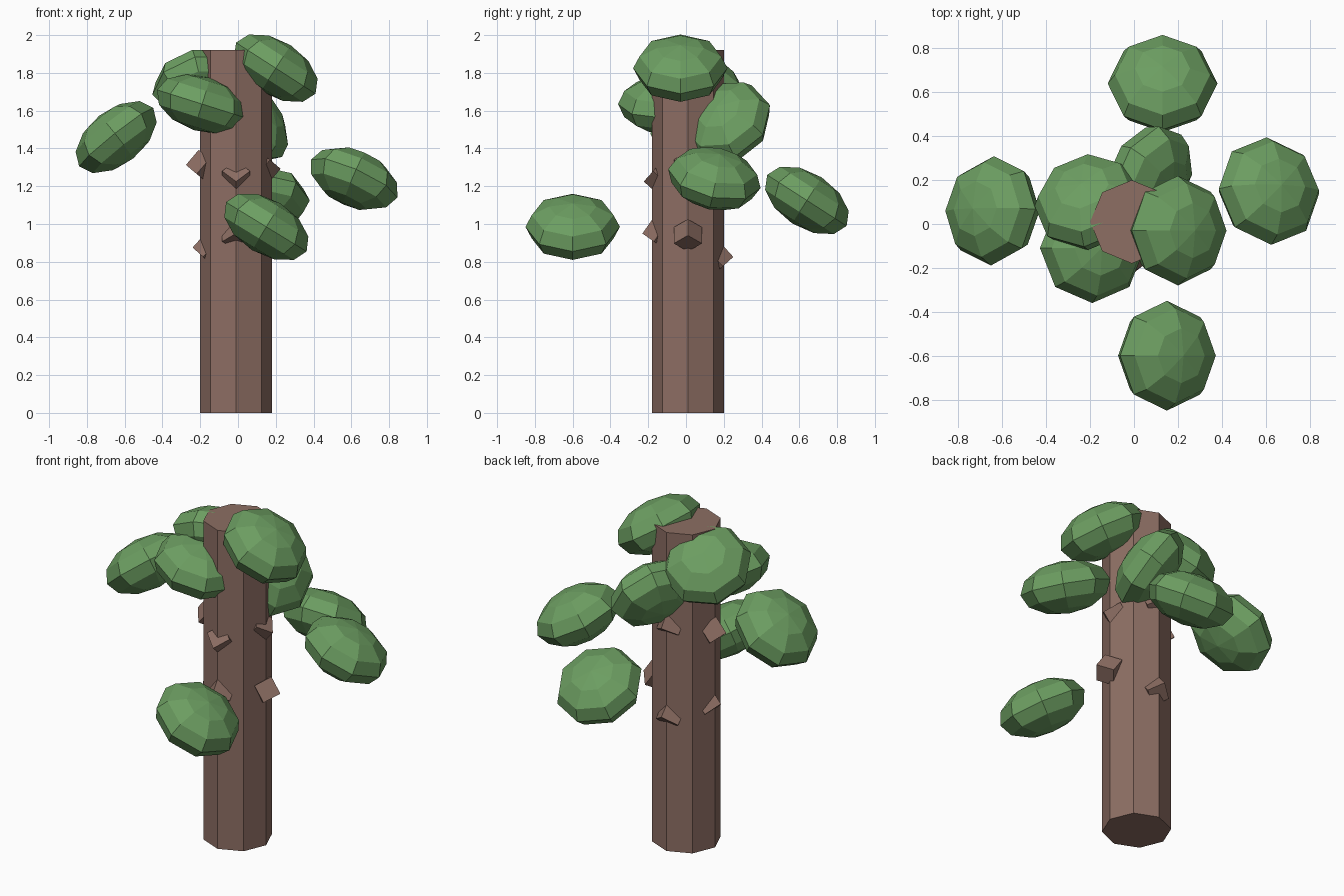
import bpy, bmesh, math
from mathutils import Matrix, Vector

if "Cube" in bpy.data.objects:
    bpy.data.objects.remove(bpy.data.objects["Cube"])


def material(name, rgb):
    m = bpy.data.materials.new(name)
    m.diffuse_color = (*rgb, 1)
    m.use_nodes = True
    m.node_tree.nodes["Principled BSDF"].inputs["Base Color"].default_value = m.diffuse_color
    return m


BARK = material("bark", (0.266, 0.156, 0.125))
GREEN = material("foliage", (0.15, 0.34, 0.12))


def finish(name, bm, mat):
    me = bpy.data.meshes.new(name)
    bm.to_mesh(me)
    bm.free()
    me.materials.append(mat)
    ob = bpy.data.objects.new(name, me)
    bpy.context.collection.objects.link(ob)
    return ob


# Trunk: octagonal prism
CX, CY, R, H = -0.01, 0.01, 0.19, 1.92
bm = bmesh.new()
bmesh.ops.create_cone(bm, cap_ends=True, segments=8, radius1=R, radius2=R,
                      depth=H, matrix=Matrix.Translation((CX, CY, H / 2)))
# A cone vertex sits on each axis already
finish("trunk", bm, BARK)


# Branch stubs: small tilted cubes with one edge facing outward
# (direction in degrees, radius from trunk axis, height, tilt in degrees)
stubs = [
    (180, 0.175, 1.305, 40), (180, 0.14, 0.865, 42),
    (-90, 0.145, 1.245, -48), (-90, 0.15, 0.95, 35),
    (0, 0.145, 1.30, -40), (0, 0.195, 0.94, 35),
    (90, 0.15, 1.36, 35), (90, 0.15, 0.815, 42),
]
for i, (yaw, r, z, tilt) in enumerate(stubs):
    bm = bmesh.new()
    bmesh.ops.create_cube(bm, size=0.105)
    bm.transform(Matrix.Translation((CX, CY, z))
                 @ Matrix.Rotation(math.radians(yaw), 4, 'Z')
                 @ Matrix.Translation((r, 0, 0))
                 @ Matrix.Rotation(math.radians(-tilt), 4, 'Y')
                 @ Matrix.Rotation(math.radians(45), 4, 'Z'))
    finish(f"branch_stub_{i + 1}", bm, BARK)


# Foliage clumps: flattened faceted spheres (centre, upward direction of the disc)
clumps = [
    ((-0.645, 0.06, 1.46), (-0.62, 0.08, 0.78)),
    ((0.615, 0.15, 1.24), (0.40, 0.20, 0.89)),
    ((0.15, -0.60, 0.985), (0.52, 0.0, 0.85)),
    ((0.13, 0.64, 1.125), (0.0, 0.54, 0.84)),
    ((0.20, -0.03, 1.825), (0.54, 0.0, 0.84)),
    ((-0.19, -0.11, 1.635), (0.30, 0.0, 0.95)),
    ((-0.21, 0.10, 1.74), (-0.22, 0.58, 0.79)),
    ((0.07, 0.215, 1.54), (0.74, -0.36, 0.57)),
]
for i, (c, n) in enumerate(clumps):
    bm = bmesh.new()
    bmesh.ops.create_uvsphere(bm, u_segments=8, v_segments=6, radius=1)
    tilt = Vector((0, 0, 1)).rotation_difference(Vector(n)).to_matrix().to_4x4()
    bm.transform(Matrix.Translation(c) @ tilt
                 @ Matrix.Diagonal((0.25, 0.25, 0.145, 1)))
    finish(f"foliage_clump_{i + 1}", bm, GREEN)
